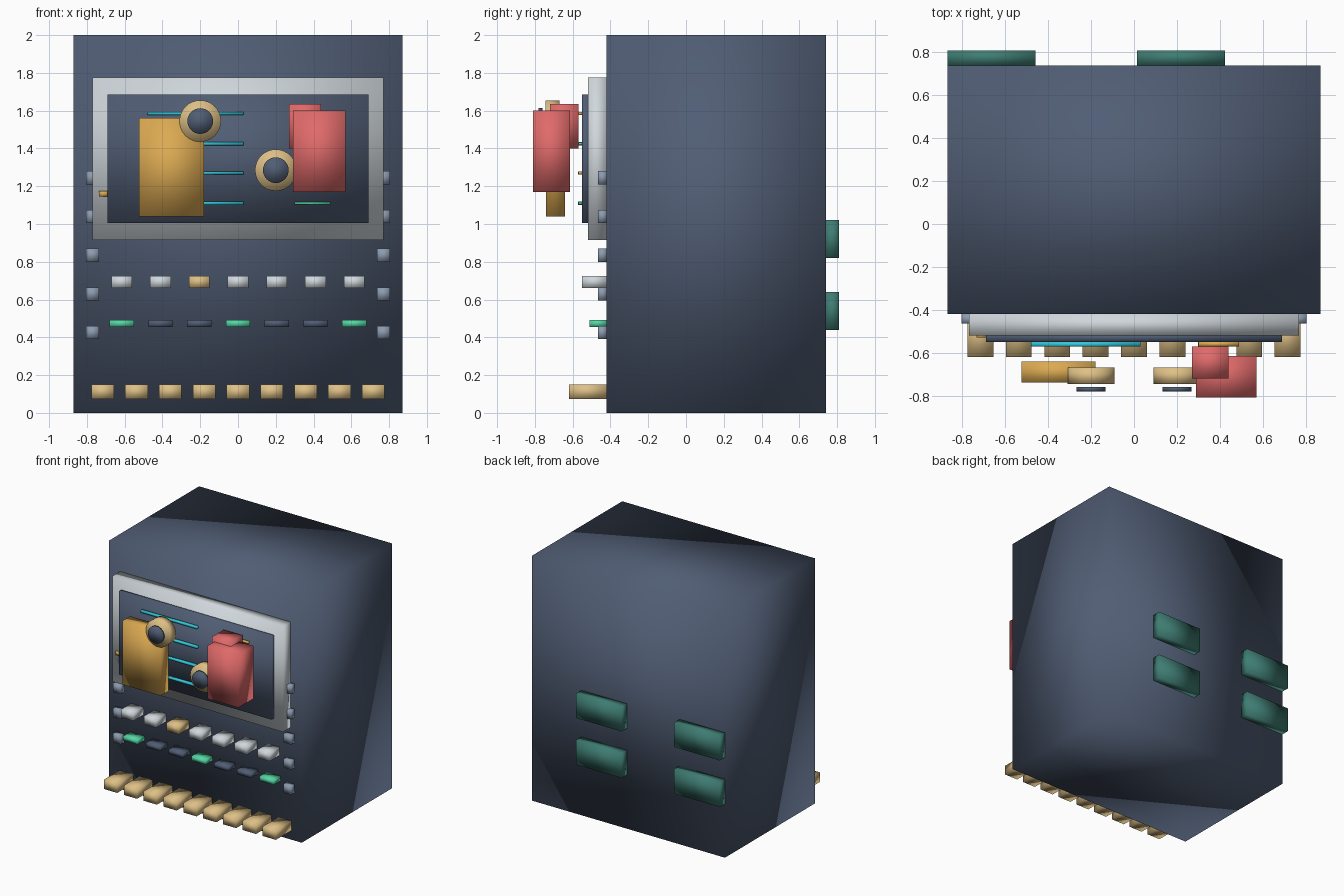
import bpy
import bmesh
from mathutils import Matrix, Vector

cube = bpy.data.objects.get("Cube")
if cube:
    bpy.data.objects.remove(cube, do_unlink=True)


def material(name, *rgb):
    """Flat colour from 0-255 display values."""
    linear = [((c / 255 + 0.055) / 1.055) ** 2.4 for c in rgb] + [1]
    mat = bpy.data.materials.new(name)
    mat.use_nodes = True
    mat.diffuse_color = linear
    node = next(n for n in mat.node_tree.nodes if n.type == "BSDF_PRINCIPLED")
    node.inputs["Base Color"].default_value = linear
    return mat


NAVY = material("navy", 80, 93, 116)
SILVER = material("silver", 208, 215, 220)
STEEL = material("steel blue", 140, 155, 175)
RED = material("coral red", 224, 106, 106)
AMBER = material("amber", 220, 170, 82)
TAN = material("tan", 222, 192, 134)
PINE = material("pine green", 62, 124, 114)
MINT = material("mint green", 85, 214, 165)
CYAN = material("cyan", 52, 200, 218)


def finish(name, bm, mat):
    mesh = bpy.data.meshes.new(name)
    bm.to_mesh(mesh)
    bm.free()
    mesh.materials.append(mat)
    obj = bpy.data.objects.new(name, mesh)
    bpy.context.collection.objects.link(obj)
    return obj


def box(name, mat, x, y, z):
    """Soft-shaded block between (min, max) pairs on each axis."""
    low, high = Vector((x[0], y[0], z[0])), Vector((x[1], y[1], z[1]))
    bm = bmesh.new()
    bmesh.ops.create_cube(bm, size=1, matrix=Matrix.Translation((low + high) / 2)
                          @ Matrix.Diagonal((*(high - low), 1)))
    for face in bm.faces:
        face.smooth = True
    return finish(name, bm, mat)


def disc(name, mat, x, z, radius, y):
    """Round part facing the front, between two depths."""
    bm = bmesh.new()
    place = Matrix.Translation((x, sum(y) / 2, z)) @ Matrix.Rotation(1.5707963, 4, "X")
    bmesh.ops.create_cone(bm, cap_ends=True, segments=32, radius1=radius,
                          radius2=radius, depth=y[1] - y[0], matrix=place)
    for face in bm.faces:
        face.smooth = True
    return finish(name, bm, mat)


def around(centre, size):
    return centre - size / 2, centre + size / 2


FRONT, BACK = -0.42, 0.74

# Cabinet, screen surround and screen
box("cabinet", NAVY, (-0.87, 0.87), (FRONT, BACK), (0, 2))
box("screen_frame", SILVER, (-0.77, 0.77), (-0.52, FRONT), (0.915, 1.775))
box("screen_panel", NAVY, (-0.69, 0.69), (-0.55, -0.51), (1.005, 1.685))
box("frame_latch", AMBER, (-0.735, -0.685), (-0.53, -0.51), (1.145, 1.175))

# Trace lines on the screen
for i, z in enumerate((1.585, 1.425, 1.27, 1.11)):
    box(f"long_trace_{i}", CYAN, (-0.48, 0.03), (-0.572, -0.55), around(z, 0.018))
    box(f"short_trace_{i}", MINT if i % 2 else AMBER,
        (0.3, 0.49), (-0.57, -0.55), around(z, 0.014))

# Blocks standing out in front of the screen
box("amber_block", AMBER, (-0.525, -0.18), (-0.74, -0.64), (1.04, 1.56))
box("small_red_block", RED, (0.27, 0.44), (-0.72, -0.57), (1.4, 1.635))
box("large_red_block", RED, (0.29, 0.57), (-0.81, -0.615), (1.17, 1.6))

# Dials with dark caps
for side, x, z in (("right", -0.2, 1.545), ("left", 0.2, 1.285)):
    disc(f"{side}_dial", TAN, x, z, 0.11, (-0.745, -0.67))
    disc(f"{side}_dial_cap", NAVY, x, z, 0.068, (-0.78, -0.76))

# Bolts down both edges
for i in range(5):
    for side, sign in (("left", 1), ("right", -1)):
        box(f"{side}_bolt_{i}", STEEL, around(sign * 0.77, 0.07),
            (-0.465, FRONT), around(0.425 + i * 0.205, 0.07))

# Push buttons with an indicator lamp under each
for i in range(7):
    x = (i - 3) * 0.205
    box(f"button_{i}", TAN if i == 2 else SILVER, around(x, 0.11),
        (-0.55, FRONT), around(0.693, 0.065))
    box(f"lamp_{i}", NAVY if i % 3 else MINT, around(x, 0.128),
        (-0.51, FRONT), around(0.473, 0.036))

# Row of keys along the bottom
for i in range(9):
    box(f"key_{i}", TAN, around((i - 4) * 0.179, 0.12),
        (-0.62, FRONT), around(0.113, 0.077))

# Rear plates
for i, x in enumerate((-0.665, 0.22)):
    for j, z in enumerate((0.54, 0.92)):
        box(f"rear_plate_{i}_{j}", PINE, around(x, 0.41), (BACK, 0.81), around(z, 0.2))
